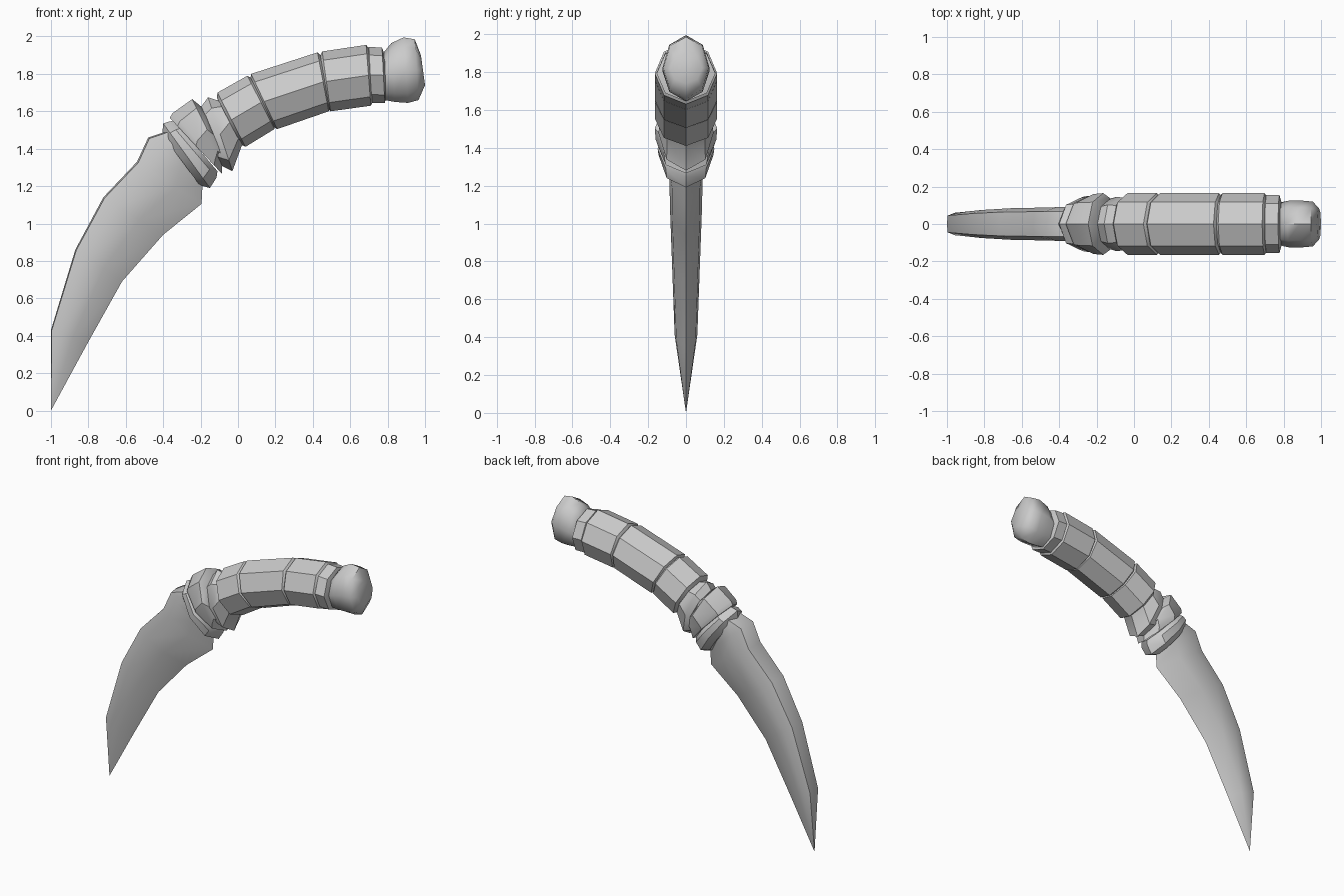
import bpy, bmesh, math
from mathutils import Vector

if "Cube" in bpy.data.objects:
    bpy.data.objects.remove(bpy.data.objects["Cube"])

# 8-sided grip outline and wedge-shaped blade outline: (across, along) in -1..1
ROUND = [(math.sin(i * math.pi / 4), math.cos(i * math.pi / 4)) for i in range(8)]
WEDGE = [(0, 1), (.75, .96), (1, .55), (.85, -.2), (0, -1),
         (-.85, -.2), (-1, .55), (-.75, .96)]


def loft(name, sections, outline, angle=35):
    """Skin sections given as (top x, top z, bottom x, bottom z, half width)."""
    bm = bmesh.new()
    rings = []
    for tx, tz, bx, bz, w in sections:
        top, bot = Vector((tx, 0, tz)), Vector((bx, 0, bz))
        mid, half = (top + bot) / 2, (top - bot) / 2
        rings.append([bm.verts.new(mid + half * v + Vector((0, w * u, 0)))
                      for u, v in outline])
    n = len(outline)
    for a, b in zip(rings, rings[1:]):
        for i in range(n):
            j = (i + 1) % n
            bm.faces.new((a[i], a[j], b[j], b[i]))
    bm.faces.new(rings[0])
    bm.faces.new(rings[-1])
    bmesh.ops.remove_doubles(bm, verts=bm.verts, dist=1e-4)
    bmesh.ops.recalc_face_normals(bm, faces=bm.faces)
    me = bpy.data.meshes.new(name)
    bm.to_mesh(me)
    bm.free()
    ob = bpy.data.objects.new(name, me)
    bpy.context.collection.objects.link(ob)
    bpy.ops.object.select_all(action='DESELECT')
    ob.select_set(True)
    bpy.context.view_layer.objects.active = ob
    bpy.ops.object.shade_smooth_by_angle(angle=math.radians(angle))
    return ob


# Curved blade, from the guard down to the tip
loft("blade", [
    (-.36, 1.50, -.15, 1.24, .09),
    (-.48, 1.46, -.19, 1.20, .09),
    (-.54, 1.33, -.195, 1.105, .088),
    (-.72, 1.14, -.40, .94, .085),
    (-.87, .86, -.62, .69, .075),
    (-1.0, .43, -.81, .35, .06),
    (-1.0, 0, -1.0, 0, 0)], WEDGE, 50)

# Collar that holds the blade
loft("blade_collar", [
    (-.405, 1.475, -.205, 1.205, .10),
    (-.40, 1.535, -.15, 1.19, .145),
    (-.37, 1.545, -.115, 1.245, .15),
    (-.34, 1.55, -.11, 1.28, .13)], ROUND)

# Flared guard
loft("guard", [
    (-.365, 1.565, -.085, 1.265, .15),
    (-.35, 1.59, -.085, 1.295, .16),
    (-.245, 1.665, -.085, 1.34, .165),
    (-.19, 1.62, -.07, 1.33, .14)], ROUND)

# Thin ring between guard and grip
loft("guard_ring", [
    (-.20, 1.62, -.09, 1.31, .13),
    (-.16, 1.675, -.03, 1.28, .145),
    (-.115, 1.66, .02, 1.415, .14),
    (-.09, 1.66, .04, 1.43, .13)], ROUND)

# Grip segments, each with chamfered ends so grooves show between them
segments = [
    (-.11, 1.70, .04, 1.41, .05, 1.79, .195, 1.505),
    (.07, 1.80, .21, 1.505, .425, 1.915, .485, 1.60),
    (.45, 1.92, .495, 1.60, .685, 1.955, .71, 1.63)]
for k, (ax, az, bx, bz, cx, cz, dx, dz) in enumerate(segments):
    def inset(x1, z1, x2, z2, shift, w):
        t, b = Vector((x1, z1)), Vector((x2, z2))
        m = (t + b) / 2
        d = (t - b).normalized()
        off = Vector((d.y, -d.x)) * shift
        t, b = m + (t - m) * .86 + off, m + (b - m) * .86 + off
        return (t.x, t.y, b.x, b.y, w)
    loft(f"grip_segment_{k + 1}", [
        inset(ax, az, bx, bz, -.015, .145), (ax, az, bx, bz, .165),
        (cx, cz, dx, dz, .165), inset(cx, cz, dx, dz, .015, .145)], ROUND)

# Collar before the pommel
loft("pommel_collar", [
    (.68, 1.91, .69, 1.67, .12), (.70, 1.945, .715, 1.645, .155),
    (.77, 1.94, .785, 1.645, .155), (.785, 1.90, .79, 1.67, .12)], ROUND)

# Bulbous pommel
loft("pommel", [
    (.775, 1.91, .785, 1.66, .115), (.82, 1.965, .84, 1.65, .125),
    (.885, 1.995, .91, 1.645, .125), (.945, 1.985, .965, 1.66, .12),
    (.978, 1.90, 1.0, 1.74, .085)], ROUND, 50)
